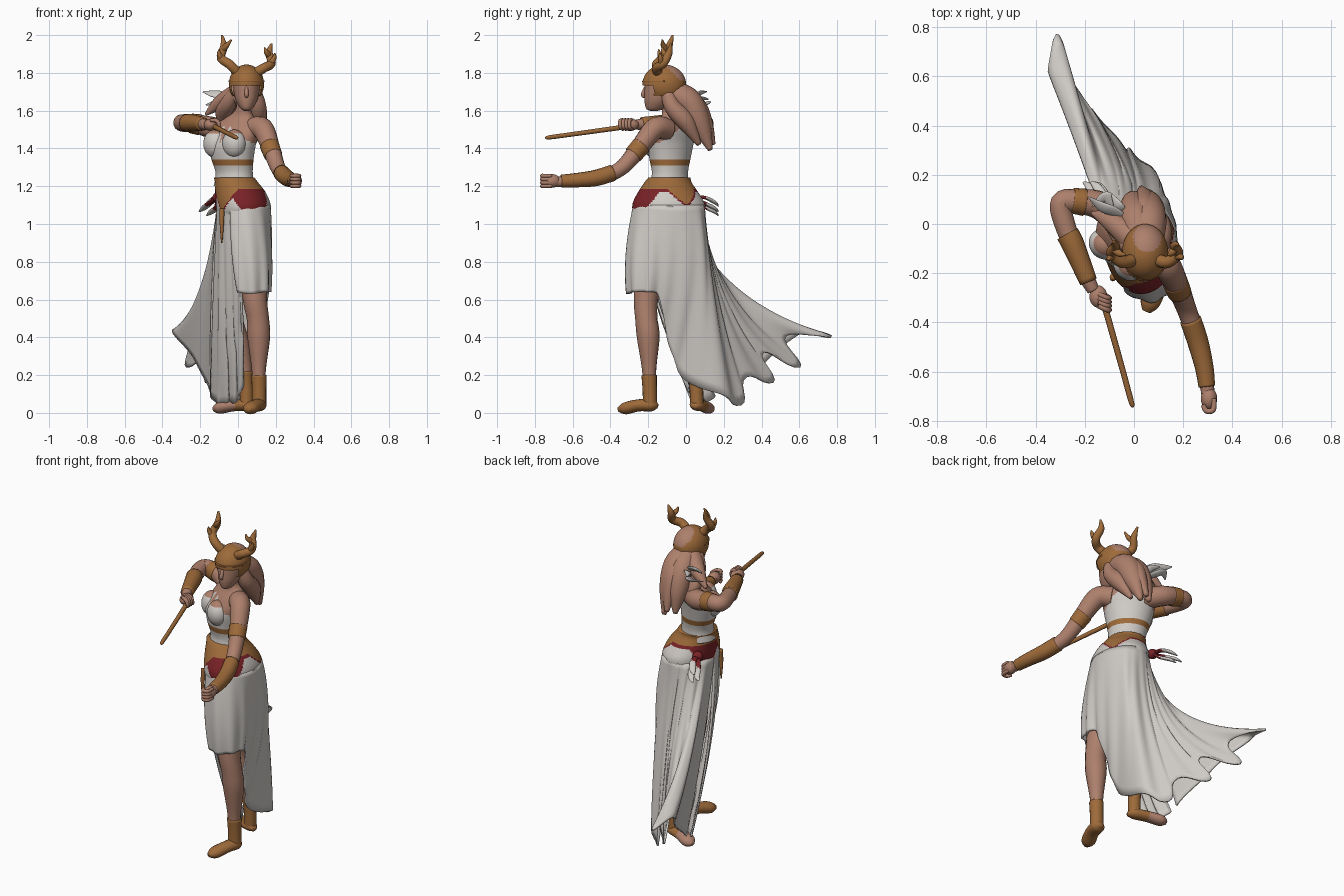
import bpy, bmesh, math
from mathutils import Vector

COL = {"white cloth": (.62, .59, .56), "skin": (.42, .215, .15),
       "tan leather": (.34, .145, .042), "red sash": (.19, .016, .02)}
MATS = []
for n, c in COL.items():
    m = bpy.data.materials.new(n)
    m.diffuse_color = (*c, 1)
    MATS.append(m)
WHITE, SKIN, TAN, RED = range(4)


def spline(pts, n=6):
    """Catmull-Rom through tuples of any length."""
    out = []
    for i in range(len(pts) - 1):
        p = [pts[max(i - 1, 0)], pts[i], pts[i + 1], pts[min(i + 2, len(pts) - 1)]]
        for k in range(n):
            t = k / n
            out.append(tuple(.5 * (2 * b + (c - a) * t + (2 * a - 5 * b + 4 * c - d) * t * t
                             + (3 * b - a - 3 * c + d) * t ** 3) for a, b, c, d in zip(*p)))
    return out + [tuple(pts[-1])]


def build(name, verts, faces, paint):
    """paint is a material index or a rule centre -> index (None removes the face)."""
    me = bpy.data.meshes.new(name)
    me.from_pydata(verts, [], faces)
    ob = bpy.data.objects.new(name, me)
    bpy.context.collection.objects.link(ob)
    for m in MATS:
        me.materials.append(m)
    bm = bmesh.new()
    bm.from_mesh(me)
    dead = []
    for f in bm.faces:
        k = paint(f.calc_center_median()) if callable(paint) else paint
        f.smooth = True
        if k is None:
            dead.append(f)
        else:
            f.material_index = k
    bmesh.ops.delete(bm, geom=dead, context='FACES')
    bmesh.ops.recalc_face_normals(bm, faces=bm.faces)
    bm.to_mesh(me)
    bm.free()
    return ob


def skin_rings(name, rings, paint):
    s = len(rings[0])
    faces = [(i * s + j, i * s + (j + 1) % s, (i + 1) * s + (j + 1) % s, (i + 1) * s + j)
             for i in range(len(rings) - 1) for j in range(s)]
    faces += [tuple(range(s)), tuple(range((len(rings) - 1) * s, len(rings) * s))]
    return build(name, [v for r in rings for v in r], faces, paint)


def tube(name, pts, paint, flat=1, sides=16, n=6):
    """Tube through (x, y, z, radius) points."""
    q = spline(pts, n)
    c = [Vector(p[:3]) for p in q]
    nor, rings = None, []
    for i, p in enumerate(q):
        t = (c[min(i + 1, len(c) - 1)] - c[max(i - 1, 0)]).normalized()
        ref = nor or (Vector((1, 0, 0)) if abs(t.x) < .8 else Vector((0, 1, 0)))
        nor = (ref - t * ref.dot(t)).normalized()
        b = t.cross(nor)
        r = max(p[3], .002)
        rings.append([c[i] + nor * r * math.cos(a) + b * r * flat * math.sin(a)
                      for a in (j * math.tau / sides for j in range(sides))])
    return skin_rings(name, rings, paint)


def loft(name, rings, paint, rot=0, sides=120, n=10):
    """Stack of ellipses (cx, cy, z, a, b) turned by rot."""
    cr, sr = math.cos(rot), math.sin(rot)
    out = []
    for x, y, z, a, b in spline(rings, n):
        ring = []
        for j in range(sides):
            u, v = a * math.cos(j * math.tau / sides), b * math.sin(j * math.tau / sides)
            ring.append((x + u * cr - v * sr, y + u * sr + v * cr, z))
        out.append(ring)
    return skin_rings(name, out, paint)


def ball(name, c, r, paint, n=24, rot=0):
    rings = [(c[0], c[1], c[2] - r[2] * math.cos(k * math.pi / n),
              r[0] * math.sin(k * math.pi / n) + 1e-4, r[1] * math.sin(k * math.pi / n) + 1e-4)
             for k in range(n + 1)]
    return loft(name, rings, paint, rot, sides=48, n=1)


def sheet(name, cols, ripple=0, n=6, rows=24):
    """Cloth from columns (hip angle, mid xyz, hem xyz), hanging from the hip ellipse."""
    full = []
    for ang, *p in cols:
        a = math.radians(ang)
        full.append((.03 + .138 * math.cos(a), -.09 + .184 * math.sin(a), 1.1, *p))
    q = spline(full, n)
    verts = []
    for i, c in enumerate(q):
        h, m, e = Vector(c[:3]), Vector(c[3:6]), Vector(c[6:])
        for k in range(rows + 1):
            t = k / rows
            p = h * (2 * (t - .5) * (t - 1)) + m * (4 * t * (1 - t)) + e * (2 * t * (t - .5))
            out = Vector((p.x - .03, p.y + .09, 0)).normalized()
            verts.append(p + out * ripple * t * math.sin(i * 1.05))
    w = rows + 1
    faces = [(i * w + k, i * w + k + 1, (i + 1) * w + k + 1, (i + 1) * w + k)
             for i in range(len(q) - 1) for k in range(rows)]
    ob = build(name, verts, faces, WHITE)
    mod = ob.modifiers.new("thickness", 'SOLIDIFY')
    mod.thickness, mod.offset = .012, 0
    return ob


FRONT = math.radians(229.5)   # the body is turned towards -x


def turn(p, cx, cy, a=FRONT):
    d = math.atan2(p.y - cy, p.x - cx) - a
    return abs((d + math.pi) % math.tau - math.pi)


# torso: halter top, under-bust band, bare neck and shoulders
def torso_rule(p):
    d = turn(p, -.02, -.075)
    if abs(p.z - 1.325) < .015:
        return TAN
    neck = 1.53 - .1 * math.sin(d) ** 2
    return SKIN if p.z > neck or d < (p.z - 1.43) * 3 else WHITE


loft("torso", [(-.02, -.09, 1.2, .115, .1), (-.02, -.085, 1.27, .105, .088),
               (-.03, -.085, 1.35, .122, .1), (-.03, -.08, 1.43, .14, .105),
               (-.01, -.055, 1.51, .15, .085), (.01, -.06, 1.56, .09, .06),
               (.027, -.085, 1.6, .043, .043), (.035, -.1, 1.66, .04, .04)],
     torso_rule, rot=math.radians(-40.5))
for s in (-1, 1):
    ball("bust", (-.07 + s * .05, -.125 - s * .043, 1.425), (.066, .06, .075),
         lambda p: SKIN if p.z > 1.475 else WHITE, rot=math.radians(-40.5))


# pelvis: pointed girdle with a red sash below
def pelvis_rule(p):
    f, b = turn(p, .02, -.09), turn(p, .02, -.09, math.radians(35))
    girdle = 1.185 - .12 * max(0, 1 - f / .6) - .085 * max(0, 1 - b / .65)
    side = min(turn(p, .02, -.09, math.radians(-68)), turn(p, .02, -.09, math.radians(165)))
    sash = min(1.17 - .1 * min(1, max(0, 1.9 - side / .42)), girdle - .012)
    return TAN if p.z > girdle else RED if p.z > sash else WHITE


loft("girdle", [(.03, -.092, 1.0, .11, .15), (.03, -.092, 1.06, .14, .187),
                (.027, -.092, 1.11, .144, .19), (.012, -.095, 1.17, .133, .158),
                (-.008, -.095, 1.22, .114, .125), (-.02, -.088, 1.245, .108, .112)], pelvis_rule)
tube("girdle_pendant", [(-.085, -.215, 1.08, .014), (-.086, -.222, 1.0, .011), (-.086, -.22, .9, .004)], TAN)

# wrap skirt with windswept train
sheet("skirt", [
    (-120, -.03, -.275, .85, 0, -.275, .64), (-90, .05, -.31, .85, .06, -.305, .63),
    (-60, .13, -.28, .85, .135, -.28, .64), (-35, .168, -.2, .85, .165, -.21, .64),
    (-10, .17, -.12, .8, .145, -.14, .61),
    (20, .16, -.03, .7, .1, -.09, .36), (50, .14, .07, .7, .085, 0, .17),
    (70, .11, .13, .65, .095, .18, .1), (90, .04, .15, .65, -.01, .29, .04),
    (105, 0, .17, .62, -.05, .32, .19), (115, -.03, .2, .6, -.17, .46, .16),
    (125, -.06, .22, .6, -.14, .41, .32), (135, -.1, .25, .6, -.27, .6, .24),
    (145, -.14, .25, .62, -.25, .53, .41), (155, -.165, .25, .67, -.305, .765, .4),
    (165, -.2, .24, .65, -.345, .62, .43), (178, -.155, .15, .63, -.22, .42, .27),
    (190, -.135, .03, .62, -.14, .2, .1)], ripple=.008)
# front panel between the legs
sheet("front_panel", [
    (188, -.125, -.04, .6, -.14, .15, .09), (210, -.1, -.1, .6, -.1, .1, .04),
    (225, -.06, -.13, .6, -.05, .07, .05), (240, -.02, -.15, .6, -.01, .04, .06),
    (255, .02, -.16, .6, .025, .02, .14)], ripple=.012)

# sash knot and tails
ball("sash_knot", (-.105, .035, 1.14), (.03, .03, .028), RED)
for dx, dz in ((0, 0), (.04, -.02), (.03, .03)):
    tube("sash_tail", [(-.105, .035, 1.14, .012), (-.15 + dx, .1, 1.11 + dz, .018),
                       (-.18 + dx, .15, 1.085 + dz, .018), (-.205 + dx, .17, 1.065 + dz, .005)],
         lambda p: WHITE if p.y > .11 else RED, flat=.5)

# legs, ankle wraps and feet
tube("front_leg", [(.06, -.16, 1.0, .08), (.075, -.19, .78, .076), (.09, -.212, .6, .064),
                   (.105, -.21, .5, .059), (.11, -.2, .4, .06), (.11, -.195, .22, .037),
                   (.11, -.19, .06, .034)], SKIN)
tube("back_leg", [(-.01, -.02, 1.0, .08), (-.045, -.02, .75, .075), (-.035, .01, .52, .058),
                  (.01, .035, .36, .052), (.04, .05, .2, .034), (.045, .055, .06, .031)], SKIN)
tube("front_ankle_wrap", [(.111, -.195, .2, .041), (.112, -.192, .12, .038), (.112, -.19, .04, .038)], TAN)
tube("back_ankle_wrap", [(.038, .05, .22, .039), (.044, .055, .13, .036), (.045, .057, .04, .036)], TAN)
tube("front_foot", [(.118, -.15, .035, .015), (.112, -.18, .04, .04), (.095, -.25, .04, .04),
                    (.065, -.32, .024, .04), (.05, -.355, .018, .018)], TAN, flat=.8)
tube("back_foot", [(.08, .04, .03, .015), (.05, .055, .04, .038), (-.03, .085, .038, .04),
                   (-.1, .115, .025, .04), (-.13, .125, .018, .016)],
     lambda p: SKIN if p.x < -.02 else TAN, flat=.75)

# arms with armbands and bracers
tube("forward_arm", [(.07, -.1, 1.5, .06), (.13, -.165, 1.505, .058), (.175, -.25, 1.4, .048),
                     (.215, -.35, 1.29, .04), (.26, -.48, 1.243, .038), (.295, -.65, 1.225, .029),
                     (.3, -.69, 1.225, .028)], SKIN)
tube("forward_armband", [(.167, -.236, 1.415, .052), (.186, -.28, 1.366, .049)], TAN)
tube("forward_bracer", [(.23, -.39, 1.27, .044), (.26, -.48, 1.243, .043), (.285, -.58, 1.232, .038),
                        (.296, -.66, 1.227, .034)], TAN)
tube("drawn_arm", [(-.06, .01, 1.49, .06), (-.14, .075, 1.51, .058), (-.22, .09, 1.53, .05),
                   (-.295, .085, 1.535, .046), (-.275, -.02, 1.535, .042), (-.2, -.2, 1.53, .033),
                   (-.165, -.27, 1.525, .026)], SKIN)
tube("drawn_armband", [(-.2, .088, 1.525, .056), (-.25, .095, 1.533, .052)], TAN)
tube("drawn_bracer", [(-.27, -.04, 1.535, .047), (-.245, -.09, 1.535, .046), (-.185, -.235, 1.53, .036)], TAN)

# closed hands with fingers
ball("forward_hand", (.305, -.71, 1.228), (.033, .045, .036), SKIN)
ball("drawn_hand", (-.145, -.295, 1.525), (.036, .045, .032), SKIN)
for k in range(4):
    z = 1.255 - k * .018
    tube("forward_finger", [(.325, -.71, z, .01), (.322, -.755, z, .011), (.295, -.76, z, .011),
                            (.28, -.735, z, .009)], SKIN, sides=8)
    y = -.285 - k * .016
    tube("drawn_finger", [(-.145, y, 1.55, .01), (-.11, y - .015, 1.545, .011),
                          (-.1, y - .015, 1.515, .01), (-.12, y, 1.5, .008)], SKIN, sides=8)

# short rod held in the drawn hand
tube("rod", [(-.14, -.27, 1.522, .013), (-.115, -.35, 1.51, .013), (-.05, -.58, 1.478, .012),
             (-.012, -.72, 1.459, .011), (-.003, -.745, 1.456, .004)], TAN)

# head and helmet
loft("face", [(.045, -.17, 1.598, .008, .015), (.045, -.165, 1.61, .03, .045),
              (.045, -.145, 1.65, .055, .075), (.045, -.13, 1.7, .068, .09),
              (.045, -.125, 1.76, .072, .092)], SKIN, sides=40)
tube("nose", [(.045, -.21, 1.73, .008), (.045, -.228, 1.685, .011), (.045, -.215, 1.672, .006)], SKIN)
ball("lips", (.045, -.208, 1.645), (.018, .01, .007), SKIN)


def helmet_rule(p):
    if p.z < (1.73 if p.y < -.17 else 1.675):
        return None
    return SKIN if math.hypot(p.x - .055, p.y + .055) < .058 and p.z > 1.76 else TAN


ball("helmet", (.045, -.115, 1.74), (.093, .115, .104), helmet_rule, n=48)
tube("helmet_ridge", [(.045 + .091 * math.cos(a), -.115 + .113 * math.sin(a), 1.755, .005)
                      for a in (math.radians(180 + 20 * k) for k in range(10))], TAN, sides=8, n=3)

# antlers, each a beam and tines
ANTLERS = [
    [(.01, -.14, 1.79, .027), (-.045, -.155, 1.845, .025), (-.09, -.12, 1.88, .023),
     (-.075, -.09, 1.94, .019), (-.085, -.07, 2.0, .005)],
    [(-.08, -.1, 1.92, .017), (-.06, -.12, 1.945, .014), (-.035, -.125, 1.975, .004)],
    [(-.085, -.13, 1.87, .017), (-.1, -.14, 1.9, .012), (-.1, -.145, 1.925, .003)],
    [(.08, -.14, 1.79, .027), (.135, -.155, 1.825, .025), (.177, -.12, 1.85, .023),
     (.165, -.09, 1.905, .019), (.178, -.08, 1.955, .005)],
    [(.165, -.1, 1.89, .017), (.15, -.12, 1.91, .013), (.14, -.125, 1.935, .004)],
    [(.175, -.13, 1.85, .017), (.192, -.135, 1.88, .012), (.195, -.14, 1.905, .003)]]
for a in ANTLERS:
    tube("antler", a, TAN, sides=12)

# long hair blown back
HAIR = [
    [(.05, -.07, 1.69, .07), (.06, .015, 1.645, .072), (.06, .075, 1.53, .058), (.06, .13, 1.39, .012)],
    [(.03, -.07, 1.69, .07), (.01, .02, 1.64, .07), (0, .08, 1.53, .055), (-.01, .12, 1.41, .012)],
    [(.01, -.07, 1.69, .06), (-.05, -.02, 1.665, .05), (-.11, .02, 1.63, .035), (-.17, .045, 1.58, .008)],
    [(.09, -.1, 1.7, .035), (.105, -.07, 1.62, .045), (.1, .0, 1.54, .048), (.08, .07, 1.42, .012)],
    [(-.01, -.1, 1.71, .03), (-.05, -.05, 1.64, .042), (-.08, .02, 1.58, .04), (-.07, .08, 1.48, .01)],
    [(.04, -.02, 1.67, .06), (.04, .06, 1.62, .05), (.04, .105, 1.52, .04), (.03, .145, 1.42, .012)]]
for h in HAIR:
    tube("hair_lock", h, SKIN)

# fluttering hair ribbons
for p in ([(-.02, .01, 1.64, .015), (-.08, .05, 1.68, .025), (-.13, .07, 1.69, .025), (-.185, .11, 1.7, .004)],
          [(-.04, .03, 1.61, .015), (-.09, .09, 1.63, .025), (-.12, .11, 1.64, .022), (-.17, .07, 1.63, .004)],
          [(-.03, .03, 1.6, .015), (-.06, .07, 1.66, .022), (-.09, .12, 1.66, .004)]):
    tube("hair_ribbon", p, WHITE, flat=.35)
